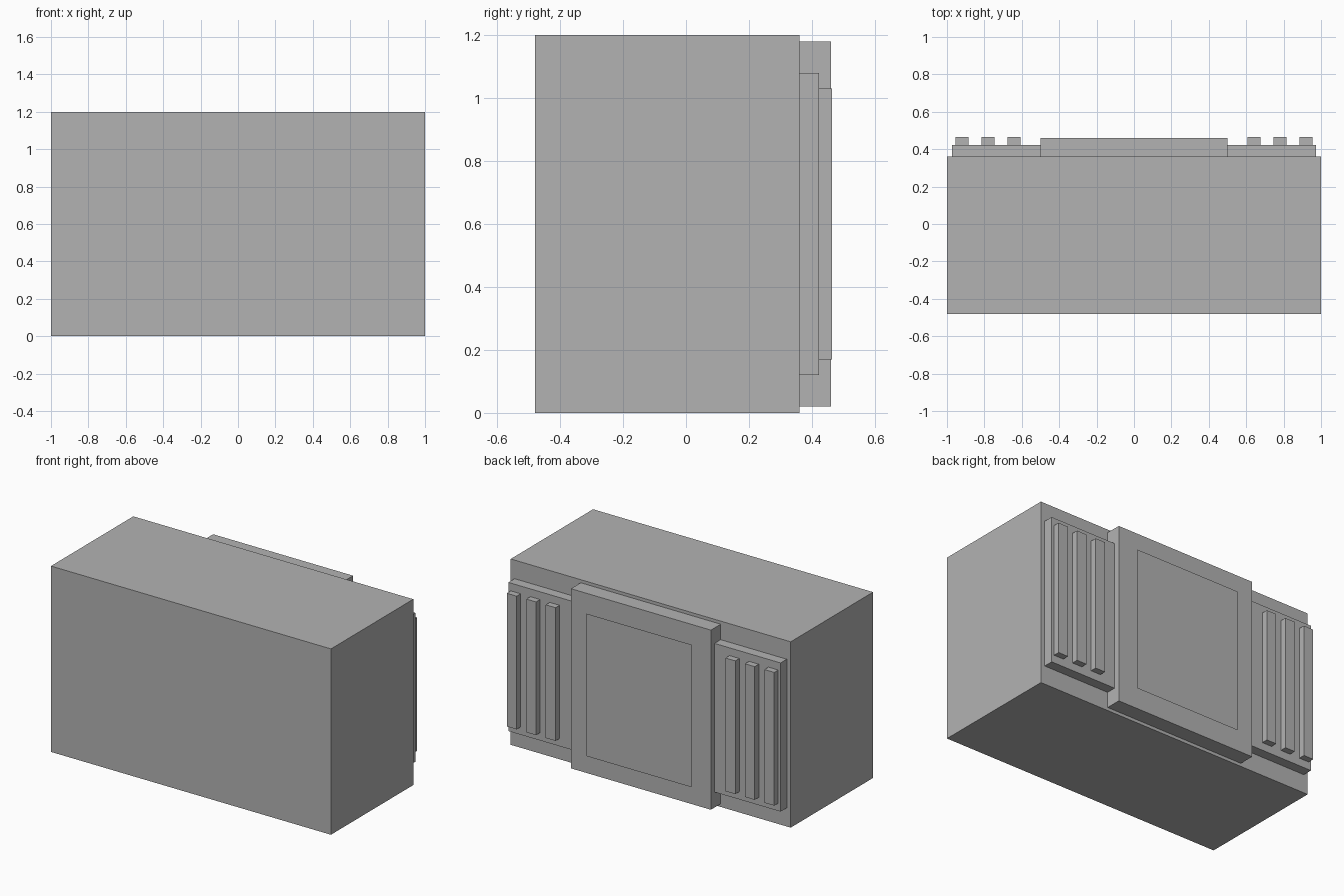
import bpy
import bmesh

if "Cube" in bpy.data.objects:
    bpy.data.objects.remove(bpy.data.objects["Cube"])

grey = bpy.data.materials.new("plain_grey")
grey.diffuse_color = (0.45, 0.45, 0.45, 1.0)
grey.use_nodes = True
grey.node_tree.nodes["Principled BSDF"].inputs["Base Color"].default_value = grey.diffuse_color


def finish(name, bm):
    mesh = bpy.data.meshes.new(name)
    bm.to_mesh(mesh)
    bm.free()
    mesh.materials.append(grey)
    obj = bpy.data.objects.new(name, mesh)
    bpy.context.collection.objects.link(obj)
    return obj


def box(name, x, y, z):
    """Flat-sided box from (min, max) ranges on each axis."""
    bm = bmesh.new()
    bmesh.ops.create_cube(bm, size=1.0)
    for v in bm.verts:
        v.co = [r[0] if c < 0 else r[1] for c, r in zip(v.co, (x, y, z))]
    return finish(name, bm)


# Main cabinet
box("cabinet_body", (-1.0, 1.0), (-0.48, 0.36), (0.0, 1.2))

# Thick centre panel on the back
box("centre_panel", (-0.5, 0.5), (0.36, 0.46), (0.02, 1.18))

# Thin sheet standing just off the centre panel, facing backwards
bm = bmesh.new()
corners = [(0.375, 0.14), (-0.375, 0.14), (-0.375, 1.06), (0.375, 1.06)]
bm.faces.new([bm.verts.new((x, 0.48, z)) for x, z in corners])
finish("centre_sheet", bm)

# Side panels, each with three upright slats
for side, sign in (("left", -1), ("right", 1)):
    def span(a, b):
        return tuple(sorted((sign * a, sign * b)))

    box(side + "_side_panel", span(0.5, 0.972), (0.36, 0.423), (0.12, 1.08))
    for i in range(3):
        cx = 0.642 + 0.139 * i
        box(f"{side}_slat_{i + 1}", span(cx - 0.035, cx + 0.035),
            (0.423, 0.464), (0.17, 1.03))
